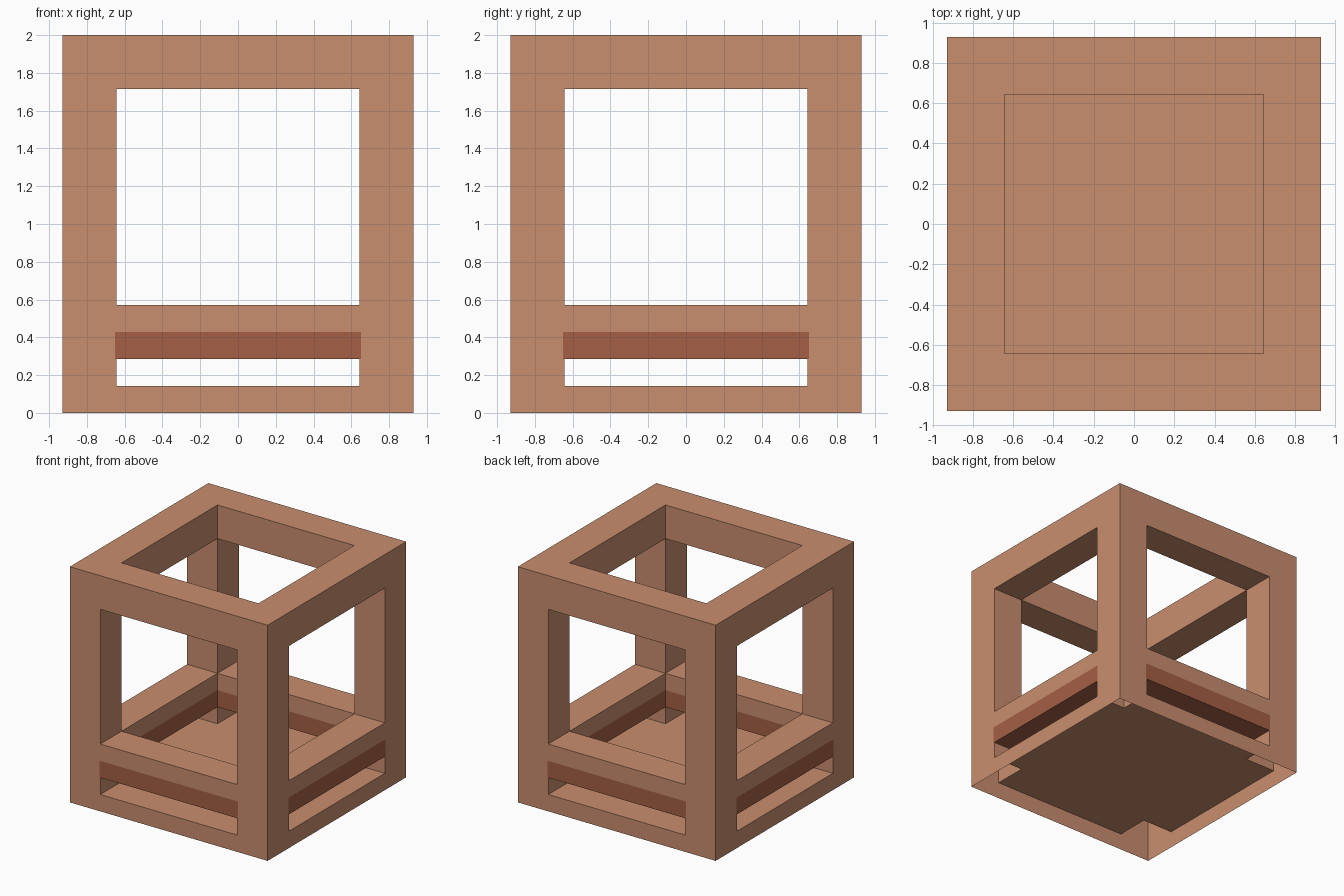
import bpy, bmesh
from mathutils import Vector

if "Cube" in bpy.data.objects:
    bpy.data.objects.remove(bpy.data.objects["Cube"])

U = 1 / 7                      # design grid unit


def material(name, colour):
    m = bpy.data.materials.new(name)
    m.diffuse_color = (*colour, 1)
    m.use_nodes = True
    m.node_tree.nodes["Principled BSDF"].inputs["Base Color"].default_value = m.diffuse_color
    return m


clay = material("light clay", (0.584, 0.270, 0.156))
rust = material("rust trim", (0.376, 0.117, 0.058))

# Cut lines: the thin slivers beside the posts carry the trim's small overhang
side = [-6.5 * U, -0.652, -4.5 * U, 4.5 * U, 0.652, 6.5 * U]
levels = [0, U, 2 * U, 3 * U, 4 * U, 12 * U, 14 * U]
grid = (side, side, levels)
MID = 2                        # index of the open middle bay
BASE, TRIM, RAIL, TOP = 0, 2, 3, 5


def solid(c):
    i, j, k = c
    if not (0 <= i < 5 and 0 <= j < 5 and 0 <= k < 6):
        return False
    edges = (i != MID) + (j != MID)
    if k == BASE or edges == 2:            # base tray and corner posts
        return True
    return edges == 1 and k in (TRIM, RAIL, TOP)


def is_trim(c, axis, step):
    if c[2] != TRIM:
        return False
    if c[0] == MID or c[1] == MID:         # lower half of the middle rails
        return True
    # outer overhang on the posts
    return axis < 2 and c[axis] == (4 if step > 0 else 0) and c[1 - axis] in (1, 3)


# Hollow cage: skin of the solid cells, open underneath
bm = bmesh.new()
verts = {}


def vert(key):
    if key not in verts:
        verts[key] = bm.verts.new([grid[a][key[a]] for a in range(3)])
    return verts[key]


for i in range(5):
    for j in range(5):
        for k in range(6):
            c = (i, j, k)
            if not solid(c):
                continue
            for axis in range(3):
                for step in (-1, 1):
                    n = list(c)
                    n[axis] += step
                    if solid(n) or n[2] < 0:
                        continue
                    b, d = (axis + 1) % 3, (axis + 2) % 3
                    ring = []
                    for s, t in ((0, 0), (1, 0), (1, 1), (0, 1)):
                        p = list(c)
                        p[axis] += step > 0
                        p[b] += s
                        p[d] += t
                        ring.append(vert(tuple(p)))
                    face = bm.faces.new(ring if step > 0 else ring[::-1])
                    face.material_index = int(is_trim(c, axis, step))

mesh = bpy.data.meshes.new("cage_frame")
bm.to_mesh(mesh)
bm.free()
mesh.materials.append(clay)
mesh.materials.append(rust)
cage = bpy.data.objects.new("cage_frame", mesh)
bpy.context.collection.objects.link(cage)
